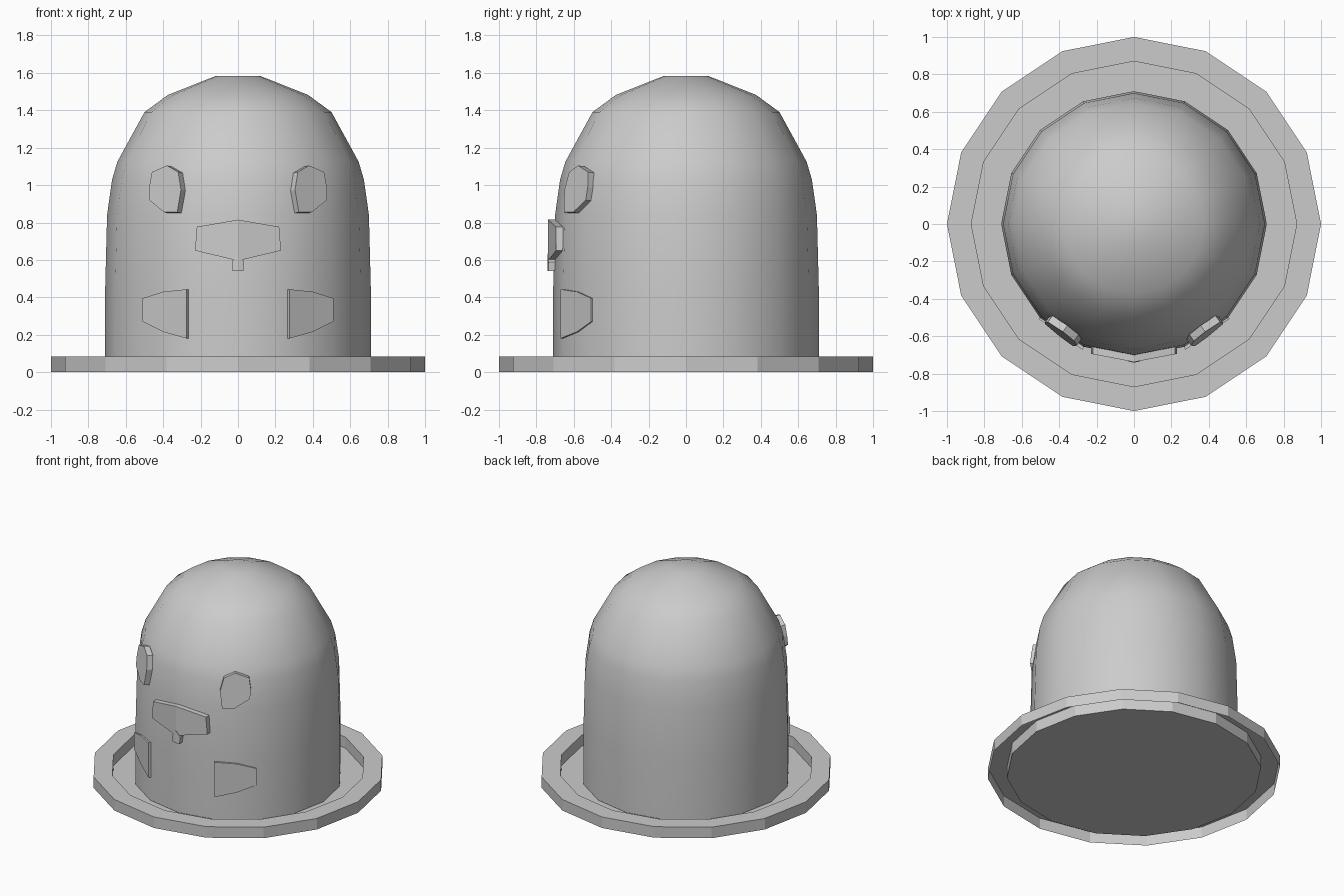
import bpy, bmesh, math
from mathutils import Vector

if "Cube" in bpy.data.objects:
    bpy.data.objects.remove(bpy.data.objects["Cube"])

SIDES = 16


def link(name, bm):
    bmesh.ops.recalc_face_normals(bm, faces=bm.faces[:])
    me = bpy.data.meshes.new(name)
    bm.to_mesh(me)
    bm.free()
    ob = bpy.data.objects.new(name, me)
    bpy.context.collection.objects.link(ob)
    return ob


def lathe(name, profile):
    """Revolve (radius, z) points about z; a last point at radius 0 closes it."""
    bm = bmesh.new()
    rings = []
    for r, z in profile:
        if r == 0:
            rings.append([bm.verts.new((0, 0, z))] * SIDES)
        else:
            rings.append([bm.verts.new((r * math.cos(2 * math.pi * i / SIDES),
                                        r * math.sin(2 * math.pi * i / SIDES), z))
                          for i in range(SIDES)])
    for a, b in zip(rings, rings[1:]):
        for i in range(SIDES):
            j = (i + 1) % SIDES
            loop = [a[i], a[j], b[j]] + ([b[i]] if b[i] is not b[j] else [])
            bm.faces.new(loop)
    return link(name, bm)


def plate(name, outline, front_y, back):
    """Mirrored slab from an (x, z) outline; front_y gives its front surface."""
    bm = bmesh.new()
    f = [bm.verts.new((x, front_y(x, z), z)) for x, z in outline]
    b = [bm.verts.new(v.co + Vector(back)) for v in f]
    bm.faces.new(f)
    bm.faces.new(b[::-1])
    n = len(f)
    for i in range(n):
        j = (i + 1) % n
        if outline[i][0] == 0 and outline[j][0] == 0:
            continue  # stay open along the mirror seam
        bm.faces.new((f[i], b[i], b[j], f[j]))
    ob = link(name, bm)
    ob.modifiers.new("Mirror", 'MIRROR').merge_threshold = 0.001
    return ob


# Base dish: raised rim open underneath, floor at ground level
lathe("base_dish", [(1, 0), (1, .083), (.87, .083), (.87, 0), (0, 0)])

# Domed body
body = lathe("body", [(.71, .005), (.71, .45), (.70, .84), (.673, 1.03), (.645, 1.125),
                      (.50, 1.39), (.375, 1.482), (.12, 1.583), (0, 1.583)])
bpy.context.view_layer.objects.active = body
body.select_set(True)
bpy.ops.object.shade_smooth_by_angle(angle=math.radians(40))

# Eyes
plate("eyes", [(.475, .99), (.46, 1.07), (.38, 1.105), (.32, 1.07), (.305, .975),
               (.325, .855), (.395, .855), (.475, .92)],
      lambda x, z: -.65 + .72 * (x - .305) + .15 * (z - .975), (-.024, .034, -.005))

# Beak, folded along its centre line
plate("beak", [(0, .595), (.23, .65), (.22, .777), (0, .815)],
      lambda x, z: -.738 + .19 * x, (0, .043, 0))

# Small tip under the beak
plate("beak_tip", [(0, .54), (.028, .54), (.033, .59), (0, .633)],
      lambda x, z: -.741 + .19 * x, (0, .04, 0))

# Cheeks
plate("cheeks", [(.275, .18), (.40, .215), (.51, .27), (.51, .395), (.40, .43), (.275, .443)],
      lambda x, z: -.672 + .70 * (x - .275), (-.012, .018, 0))
